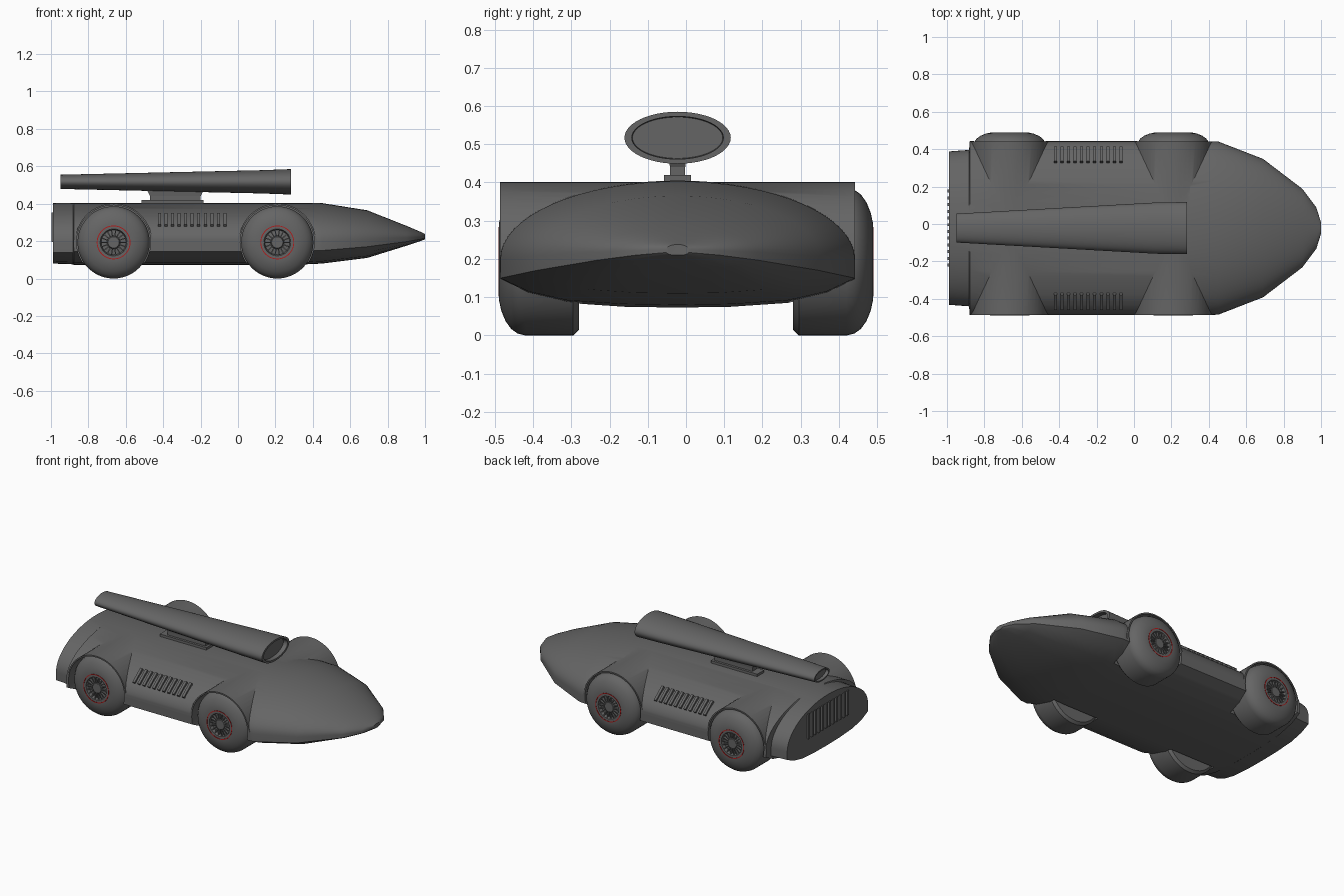
import bpy, bmesh, math
from mathutils import Vector, Matrix

if "Cube" in bpy.data.objects:
    bpy.data.objects.remove(bpy.data.objects["Cube"])

YC = -0.022                      # the body sits slightly off the wheel centre line
AXLES = (-0.665, 0.21)


def material(name, rgb):
    m = bpy.data.materials.new(name)
    m.diffuse_color = (*rgb, 1)
    m.use_nodes = True
    m.node_tree.nodes["Principled BSDF"].inputs["Base Color"].default_value = m.diffuse_color
    return m


GREY = material("dark_grey", (0.13, 0.13, 0.13))
RED = material("red", (0.45, 0.01, 0.01))


def add_loft(bm, rings, caps=True):
    loops = [[bm.verts.new(p) for p in r] for r in rings]
    n = len(loops[0])
    for a, b in zip(loops, loops[1:]):
        for i in range(n):
            j = (i + 1) % n
            bm.faces.new((a[i], a[j], b[j], b[i]))
    if caps:
        bm.faces.new(loops[0][::-1])
        bm.faces.new(loops[-1])


def add_box(bm, centre, size, rot=Matrix()):
    bmesh.ops.create_cube(bm, size=1, matrix=Matrix.Translation(centre) @ rot
                          @ Matrix.Diagonal((*size, 1)))


def finish(name, bm, mat=GREY):
    bmesh.ops.recalc_face_normals(bm, faces=bm.faces[:])
    me = bpy.data.meshes.new(name)
    bm.to_mesh(me)
    bm.free()
    me.materials.append(mat)
    ob = bpy.data.objects.new(name, me)
    bpy.context.collection.objects.link(ob)
    return ob


def activate(ob):
    bpy.ops.object.select_all(action='DESELECT')
    ob.select_set(True)
    bpy.context.view_layer.objects.active = ob


def smooth(ob, angle=32):
    activate(ob)
    bpy.ops.object.shade_smooth_by_angle(angle=math.radians(angle))


def boolean(ob, tool, operation):
    activate(ob)
    mod = ob.modifiers.new("cut", 'BOOLEAN')
    mod.operation, mod.solver, mod.object = operation, 'EXACT', tool
    bpy.ops.object.modifier_apply(modifier=mod.name)
    bpy.data.objects.remove(tool)


# Hull: domed top, vertical sill strip and shallow curved belly
def section(x, w, top, strip_top, strip_bot, bot):
    pts = []
    for i in range(33):
        a = math.pi * i / 32
        pts.append((x, YC + w * math.cos(a), strip_top + (top - strip_top) * math.sin(a)))
    for f, h in ((-1, 1), (-0.84, 0.5), (-0.62, 0.17), (-0.3, 0.03), (0, 0),
                 (0.3, 0.03), (0.62, 0.17), (0.84, 0.5), (1, 1)):
        pts.append((x, YC + w * f, bot + (strip_bot - bot) * h))
    return pts


STATIONS = [
    (-0.99, 0.41, 0.403, 0.19, 0.14, 0.08),
    (-0.882, 0.418, 0.404, 0.19, 0.14, 0.076),
    (-0.878, 0.465, 0.405, 0.20, 0.145, 0.073),
    (0.30, 0.465, 0.405, 0.20, 0.145, 0.073),
    (0.45, 0.463, 0.403, 0.20, 0.15, 0.08),
    (0.69, 0.37, 0.365, 0.208, 0.17, 0.11),
    (0.90, 0.21, 0.282, 0.218, 0.197, 0.175),
    (0.975, 0.11, 0.25, 0.222, 0.21, 0.20),
    (1.0, 0.03, 0.238, 0.224, 0.217, 0.21),
]
bm = bmesh.new()
add_loft(bm, [section(*s) for s in STATIONS])
body = finish("body", bm)

# Fenders: arch profiles running across the hull
for cx in AXLES:
    prof = [(0.215, 0.165), (0.215, 0.2)]
    for i in range(21):
        a = math.radians(20 + 7 * i)
        prof.append((0.206 * math.cos(a), 0.195 + 0.206 * math.sin(a)))
    prof += [(-0.215, 0.2), (-0.215, 0.165)]
    bm = bmesh.new()
    add_loft(bm, [[(cx + x, YC + y, z) for x, z in prof] for y in (-0.464, 0.464)])
    boolean(body, finish("fender", bm), 'UNION')

# Wheel wells
for cx in AXLES:
    for s in (-1, 1):
        bm = bmesh.new()
        add_loft(bm, [[(cx + 0.198 * math.cos(math.tau * i / 48), s * y,
                        0.194 + 0.198 * math.sin(math.tau * i / 48)) for i in range(48)]
                      for y in (0.27, 0.6)])
        boolean(body, finish("wheel_well_cutter", bm), 'DIFFERENCE')

# Rear grille opening
bm = bmesh.new()
add_box(bm, (-0.985, YC, 0.275), (0.05, 0.42, 0.15))
boolean(body, finish("grille_cutter", bm), 'DIFFERENCE')
smooth(body)

# Rear grille slats
bm = bmesh.new()
for i in range(12):
    add_box(bm, (-0.977, YC - 0.198 + 0.036 * i, 0.275), (0.04, 0.016, 0.158))
finish("rear_grille_slats", bm)

# Side louvres lying on the dome
bm = bmesh.new()
for s in (-1, 1):
    tilt = Matrix.Rotation(-s * math.radians(38), 4, 'X')
    for i in range(11):
        add_box(bm, (-0.42 + 0.035 * i, YC + s * 0.39, 0.309), (0.016, 0.10, 0.026), tilt)
finish("side_louvres", bm)


# Wheels with recessed hub, radial fins and a thin red ring
def circle(cx, r, y, n=48):
    return [(cx + r * math.cos(math.tau * i / n), y,
             0.193 + r * math.sin(math.tau * i / n)) for i in range(n)]


TYRE = [(0.03, 0.482), (0.036, 0.472), (0.066, 0.468), (0.072, 0.488), (0.1, 0.489),
        (0.128, 0.483), (0.155, 0.472), (0.176, 0.457), (0.188, 0.44), (0.193, 0.42),
        (0.193, 0.295), (0.178, 0.28)]
for cx, end in zip(AXLES, ("rear", "front")):
    for s, side in ((-1, "right"), (1, "left")):
        bm = bmesh.new()
        add_loft(bm, [circle(cx, r, s * y) for r, y in TYRE])
        for i in range(18):
            rot = Matrix.Rotation(math.tau * i / 18, 4, 'Y')
            add_box(bm, Vector((cx, s * 0.473, 0.193)) + rot @ Vector((0.052, 0, 0)),
                    (0.038, 0.02, 0.006), rot)
        smooth(finish(f"{end}_{side}_wheel", bm))
        bm = bmesh.new()
        add_loft(bm, [circle(cx, r, s * y) for r, y in
                      ((0.086, 0.486), (0.086, 0.4905), (0.0905, 0.4905), (0.0905, 0.486))],
                 caps=False)
        finish(f"{end}_{side}_wheel_ring", bm, RED)


# Roof tube: long tapered oval with recessed ends
def oval(x, ry, rz, n=48):
    return [(x, YC + ry * math.cos(math.tau * i / n),
             0.517 + rz * math.sin(math.tau * i / n)) for i in range(n)]


bm = bmesh.new()
add_loft(bm, [oval(*r) for r in (
    (-0.93, 0.066, 0.028), (-0.95, 0.068, 0.03), (-0.95, 0.077, 0.038),
    (0.12, 0.137, 0.062), (0.283, 0.139, 0.068), (0.283, 0.12, 0.056), (0.255, 0.118, 0.054))])
smooth(finish("roof_tube", bm))

# Pedestal under the tube
bm = bmesh.new()
add_box(bm, (-0.35, YC, 0.406), (0.33, 0.07, 0.028))
finish("pedestal_base", bm)
bm = bmesh.new()
add_loft(bm, [[(x, YC + y, z) for x, y in ((a, -w), (b, -w), (b, w), (a, w))]
              for a, b, w, z in ((-0.47, -0.2, 0.02, 0.415), (-0.47, -0.2, 0.02, 0.44),
                                 (-0.49, -0.18, 0.024, 0.48))])
finish("pedestal_neck", bm)
